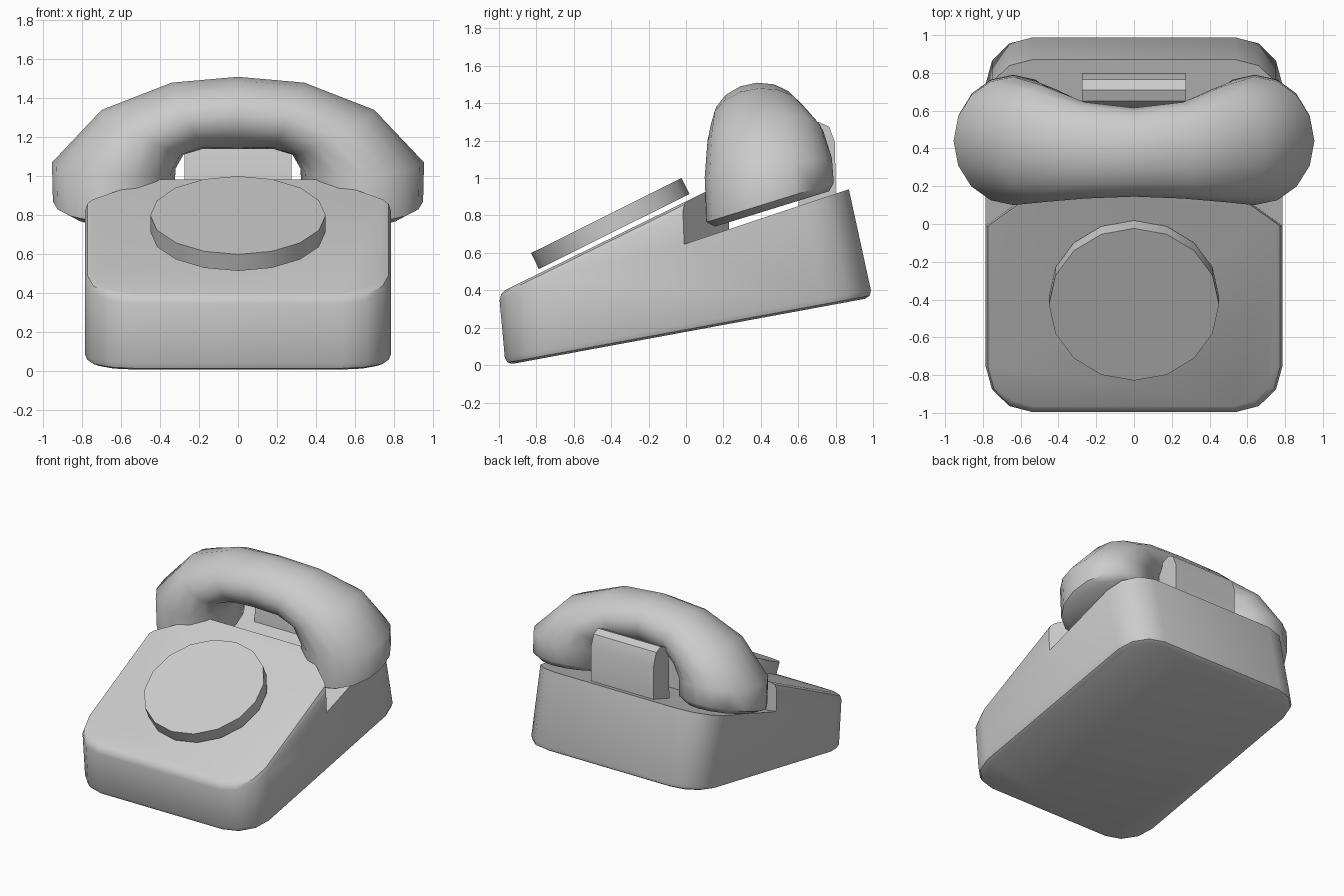
import bpy, bmesh, math

if "Cube" in bpy.data.objects:
    bpy.data.objects.remove(bpy.data.objects["Cube"])


def finish(name, bm, angle=None):
    bmesh.ops.recalc_face_normals(bm, faces=bm.faces)
    me = bpy.data.meshes.new(name)
    bm.to_mesh(me)
    bm.free()
    ob = bpy.data.objects.new(name, me)
    bpy.context.collection.objects.link(ob)
    if angle:
        smooth(ob, angle)
    return ob


def smooth(ob, angle):
    bpy.ops.object.select_all(action='DESELECT')
    ob.select_set(True)
    bpy.context.view_layer.objects.active = ob
    bpy.ops.object.shade_smooth_by_angle(angle=math.radians(angle))


def loft(bm, rings):
    loops = [[bm.verts.new(p) for p in r] for r in rings]
    n = len(loops[0])
    for a, b in zip(loops, loops[1:]):
        for i in range(n):
            bm.faces.new((a[i], a[(i + 1) % n], b[(i + 1) % n], b[i]))
    bm.faces.new(loops[0][::-1])
    bm.faces.new(loops[-1])


def side_prism(profile, half):
    bm = bmesh.new()
    loft(bm, [[(s * half, y, z) for y, z in profile] for s in (-1, 1)])
    bmesh.ops.recalc_face_normals(bm, faces=bm.faces)
    return bm


def is_cap(f):
    f.normal_update()
    return abs(f.normal.z) > 0.75


# Wedge body with rounded upright corners and a soft rim
bm = side_prism([(-0.965, 0.0), (-1.0, 0.385), (0.25, 0.998), (0.825, 1.15), (0.997, 0.362)], 0.785)
corners = [e for e in bm.edges
           if abs(e.verts[0].co.x - e.verts[1].co.x) < 1e-4
           and not any(is_cap(f) for f in e.link_faces)]
bmesh.ops.bevel(bm, geom=corners, offset=0.25, offset_type='OFFSET', segments=3,
                profile=0.5, affect='EDGES', clamp_overlap=True)
rim = [e for e in bm.edges if sum(is_cap(f) for f in e.link_faces) == 1]
bmesh.ops.bevel(bm, geom=rim, offset=0.04, offset_type='OFFSET', segments=2,
                profile=0.5, affect='EDGES', clamp_overlap=True)
body = finish("body", bm)

# Cutter that lowers the cradle behind the raised dial hump
plan = [(0.95, -0.04), (0.785, -0.04), (0.45, 0.2), (-0.45, 0.2),
        (-0.785, -0.04), (-0.95, -0.04), (-0.95, 1.2), (0.95, 1.2)]
bm = bmesh.new()
loft(bm, [[(x, y + 0.03, 0.65 + 0.333 * (y + 0.03)) for x, y in plan],
          [(x, y - 0.02, 2.0) for x, y in plan]])
cutter = finish("cradle_cutter", bm)
cutter.hide_render = True
mod = body.modifiers.new("cradle", 'BOOLEAN')
mod.operation = 'DIFFERENCE'
mod.solver = 'EXACT'
mod.object = cutter
bpy.context.view_layer.objects.active = body
bpy.ops.object.modifier_apply(modifier=mod.name)
bpy.data.objects.remove(cutter)
smooth(body, 35)

# Dial disc floating just above the slope
bpy.ops.mesh.primitive_cylinder_add(vertices=16, radius=0.45, depth=0.095,
                                    location=(0, -0.405, 0.757),
                                    rotation=(math.radians(26.5), 0, 0))
dial = bpy.context.object
dial.name = "dial"
smooth(dial, 35)

# Rest block under the handset grip
bm = side_prism([(0.6, 0.8), (0.8, 0.85), (0.797, 1.19), (0.765, 1.275),
                 (0.71, 1.3), (0.65, 1.275), (0.61, 1.19)], 0.275)
finish("handset_rest", bm, 40)

# Handset sections: inner x, z, outer x, z, centre y, half depth, tilt
half = [(0.00, 1.14, 0.00, 1.51, 0.38, 0.235, 0.06),
        (0.18, 1.14, 0.34, 1.48, 0.39, 0.255, 0.06),
        (0.28, 1.11, 0.70, 1.34, 0.425, 0.31, 0.08),
        (0.32, 1.04, 0.955, 1.07, 0.44, 0.34, 0.15),
        (0.33, 0.87, 0.95, 0.87, 0.45, 0.34, 0.31),
        (0.40, 0.835, 0.88, 0.835, 0.46, 0.305, 0.31)]


def section(s, sign):
    xi, zi, xo, zo, yc, hy, k = s
    ring = []
    for i in range(16):
        a = 2 * math.pi * i / 16
        t, dy = (1 + math.cos(a)) / 2, hy * math.sin(a)
        ring.append((sign * (xi + (xo - xi) * t), yc + dy, zi + (zo - zi) * t + k * dy))
    return ring


bm = bmesh.new()
loft(bm, [section(s, -1) for s in half[:0:-1]] + [section(s, 1) for s in half])
finish("handset", bm, 50)
